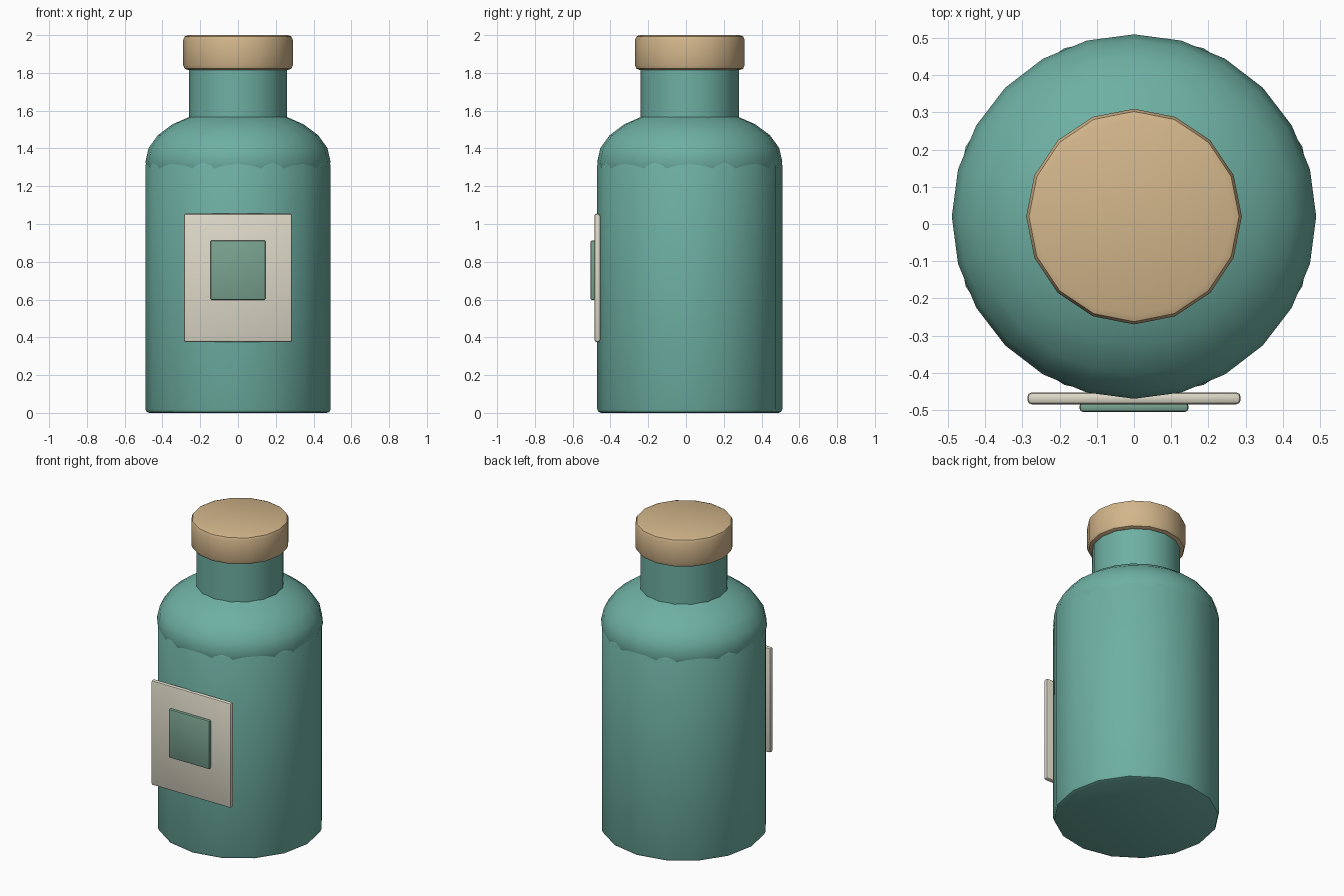
import bpy, math

if "Cube" in bpy.data.objects:
    bpy.data.objects.remove(bpy.data.objects["Cube"])

CY = 0.02  # bottle axis sits slightly behind the origin


def material(name, rgb):
    m = bpy.data.materials.new(name)
    lin = [((c / 255 + 0.055) / 1.055) ** 2.4 for c in rgb]
    m.diffuse_color = (*lin, 1)
    m.use_nodes = True
    m.node_tree.nodes["Principled BSDF"].inputs["Base Color"].default_value = m.diffuse_color
    return m


glass = material("teal_glass", (110, 176, 163))
cork = material("cork", (211, 182, 139))
paper = material("paper", (222, 217, 200))
print_green = material("print_green", (121, 162, 144))


def finish(name, mat, bevel=0.0, segments=2):
    ob = bpy.context.object
    ob.name = name
    ob.data.materials.append(mat)
    bpy.ops.object.transform_apply(location=False, rotation=False, scale=True)
    if bevel:
        b = ob.modifiers.new("soft_edges", 'BEVEL')
        b.width, b.segments = bevel, segments
        b.limit_method = 'ANGLE'
        b.angle_limit = math.radians(40)
        bpy.ops.object.modifier_apply(modifier=b.name)
    bpy.ops.object.shade_smooth_by_angle(angle=math.radians(40))
    return ob


def cylinder(name, r, z0, z1, mat, bevel=0.0):
    bpy.ops.mesh.primitive_cylinder_add(vertices=16, radius=r, depth=z1 - z0,
                                        location=(0, CY, (z0 + z1) / 2))
    return finish(name, mat, bevel)


def panel(name, width, y0, y1, z0, z1, mat, bevel):
    bpy.ops.mesh.primitive_cube_add(size=1, location=(0, (y0 + y1) / 2, (z0 + z1) / 2))
    bpy.context.object.scale = (width, y1 - y0, z1 - z0)
    return finish(name, mat, bevel)


# bottle body, rounded shoulder and neck
cylinder("bottle_body", 0.49, 0.0, 1.33, glass, 0.02)
bpy.ops.mesh.primitive_uv_sphere_add(segments=24, ring_count=12, radius=1, location=(0, CY, 1.33))
bpy.context.object.scale = (0.49, 0.49, 0.28)
finish("bottle_shoulder", glass)
cylinder("bottle_neck", 0.26, 1.45, 1.84, glass)

# stopper
cylinder("cork_stopper", 0.29, 1.815, 2.0, cork, 0.025)

# flat label with a raised square on the front
panel("label", 0.574, -0.485, -0.453, 0.375, 1.055, paper, 0.012)
panel("label_square", 0.292, -0.505, -0.481, 0.598, 0.913, print_green, 0.008)
